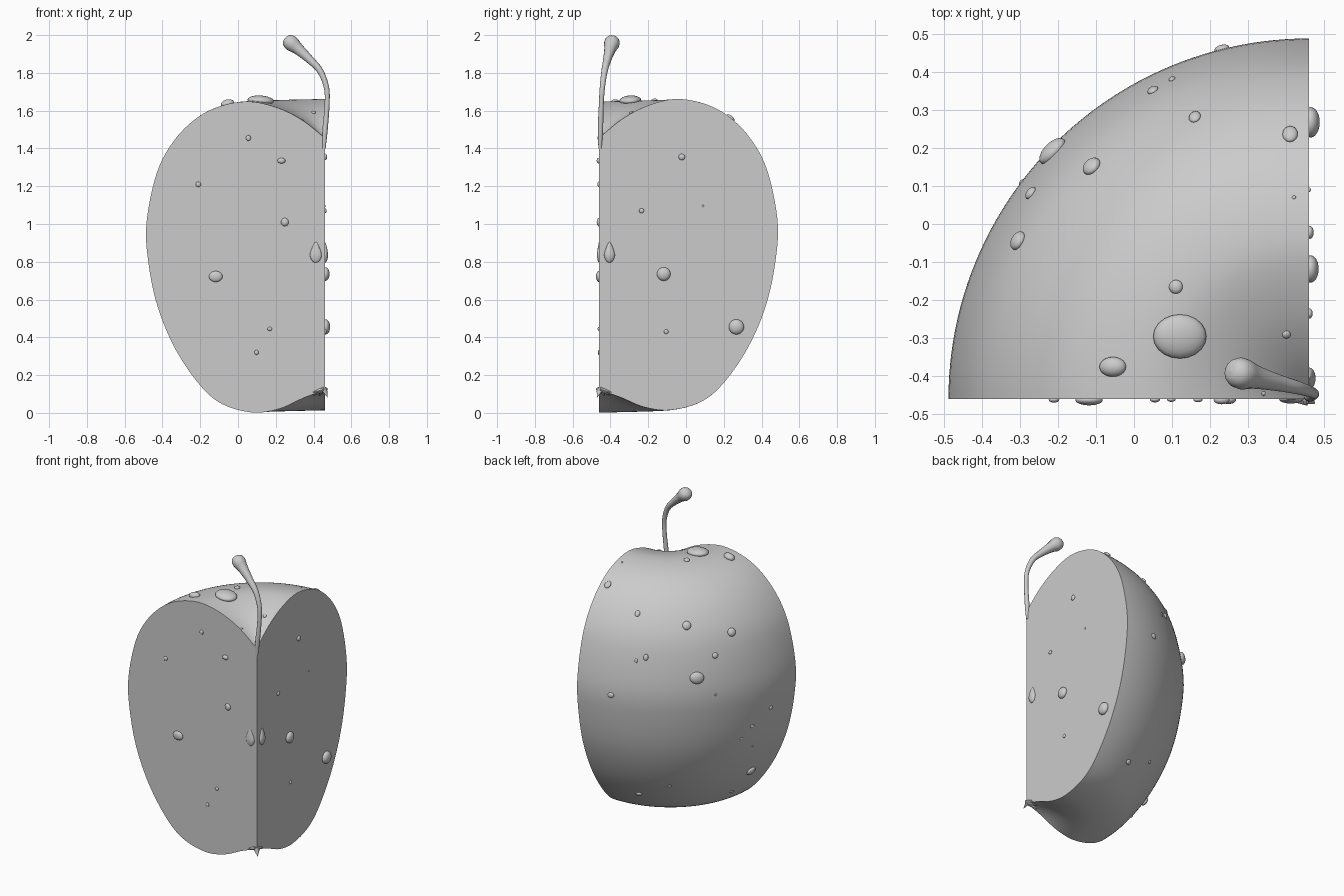
import bpy, bmesh, math
from mathutils import Vector, Matrix
from mathutils.bvhtree import BVHTree

if "Cube" in bpy.data.objects:
    bpy.data.objects.remove(bpy.data.objects["Cube"])

AX, AY = 0.46, -0.46          # core axis = corner of the quarter


def finish(bm, name, angle=40):
    bmesh.ops.recalc_face_normals(bm, faces=bm.faces)
    me = bpy.data.meshes.new(name)
    bm.to_mesh(me)
    bm.free()
    ob = bpy.data.objects.new(name, me)
    bpy.context.collection.objects.link(ob)
    bpy.ops.object.select_all(action='DESELECT')
    ob.select_set(True)
    bpy.context.view_layer.objects.active = ob
    bpy.ops.object.shade_smooth_by_angle(angle=math.radians(angle))
    return ob


def spline(pts, n):
    """Catmull-Rom through the points."""
    p = [Vector(q) for q in pts]
    p = [2 * p[0] - p[1]] + p + [2 * p[-1] - p[-2]]
    out = []
    for i in range(1, len(p) - 2):
        a, b, c, d = p[i - 1:i + 3]
        for k in range(n):
            t = k / n
            out.append(0.5 * (2 * b + (c - a) * t + (2 * a - 5 * b + 4 * c - d) * t * t
                              + (3 * b - a - 3 * c + d) * t ** 3))
    return out + [p[-2]]


# Quarter fruit: half profile (radius, z) revolved through 90 degrees,
# sitting slightly higher towards the right-hand cut
profile = spline([(0, 1.455), (0.12, 1.55), (0.25, 1.615), (0.40, 1.648), (0.55, 1.625),
                  (0.68, 1.56), (0.80, 1.44), (0.89, 1.27), (0.944, 1.01), (0.935, 0.80),
                  (0.885, 0.56), (0.79, 0.335), (0.66, 0.145), (0.54, 0.045), (0.38, 0.002),
                  (0.24, 0.022), (0.11, 0.08), (0, 0.12)], 6)
SEG = 48
bm = bmesh.new()
top = bm.verts.new((AX, AY, profile[0].y))
bottom = bm.verts.new((AX, AY, profile[-1].y))
rings = []
for s in range(SEG + 1):
    a = math.pi / 2 * (1 + s / SEG)
    lift = 0.014 * (1 - s / SEG)
    rings.append([top] + [bm.verts.new((AX + q.x * math.cos(a), AY + q.x * math.sin(a),
                                        q.y + lift * min(1, q.x / 0.4)))
                          for q in profile[1:-1]] + [bottom])
for r0, r1 in zip(rings, rings[1:]):
    for i in range(len(r0) - 1):
        bm.faces.new(list(dict.fromkeys((r0[i], r0[i + 1], r1[i + 1], r1[i]))))
bm.faces.new(rings[0])
bm.faces.new(rings[-1])
bmesh.ops.recalc_face_normals(bm, faces=bm.faces)
tree = BVHTree.FromBMesh(bm)
finish(bm, "fruit_quarter")


# Water droplets: flattened balls seated on the surface
drops = bmesh.new()


def drop(origin, direction, ra, rb, height):
    loc, n, _, _ = tree.ray_cast(Vector(origin), Vector(direction).normalized())
    if loc is None:
        return
    side = Vector((1, 0, 0)) if abs(n.x) < 0.9 else Vector((0, 1, 0))
    u = (side - n * side.dot(n)).normalized()
    v = n.cross(u)
    m = Matrix((u, v, n)).transposed().to_4x4()
    m.translation = loc + n * height * 0.15
    bmesh.ops.create_uvsphere(drops, u_segments=20, v_segments=12, radius=1,
                              matrix=m @ Matrix.Diagonal((ra, rb, height, 1)))


# on the front cut: x, z, half width, half height
for x, z, a, b in [(0.055, 1.455, .013, .015), (0.23, 1.335, .021, .015), (-0.21, 1.21, .014, .014),
                   (0.248, 1.01, .02, .022), (-0.118, 0.722, .036, .029), (0.168, 0.445, .012, .011),
                   (0.098, 0.32, .011, .013)]:
    drop((x, -2, z), (0, 1, 0), a, b, min(a * 0.55, .014))
# on the right cut: y, z, radius
for y, z, a in [(-0.022, 1.355, .017), (-0.235, 1.07, .013), (0.09, 1.095, .006),
                (-0.118, 0.735, .036), (-0.105, 0.43, .012), (0.267, 0.455, .04)]:
    drop((2, y, z), (-1, 0, 0), a, a, a * 0.6)
# on the upper skin: x, y, half sizes
for x, y, a, b in [(0.05, 0.35, .015, .02), (0.10, 0.38, .009, .015), (0.16, 0.28, .016, .02),
                   (0.41, 0.235, .02, .025), (-0.11, 0.15, .026, .027), (-0.27, 0.08, .018, .018),
                   (-0.303, -0.045, .026, .026), (0.11, -0.165, .018, .018), (0.12, -0.295, .07, .058),
                   (-0.055, -0.375, .036, .026), (0.40, -0.29, .011, .011), (0.42, 0.07, .005, .005),
                   (0.34, -0.445, .006, .006)]:
    drop((x, y, 3), (0, 0, -1), a, b, min(a * 0.6, 0.026))
# on the outer skin: angle, z, radius
for deg, z, a in [(136, 1.09, .044), (104, 0.96, .02), (143, 0.97, .008), (167, 0.787, .014),
                  (159, 0.695, .014), (154.6, 0.625, .009), (161, 0.54, .007), (165, 0.325, .032),
                  (160, 0.165, .013), (126, 0.30, .012), (111, 0.21, .02)]:
    d = Vector((math.cos(math.radians(deg)), math.sin(math.radians(deg)), 0))
    drop(Vector((AX, AY, z)) + d * 3, -d, a, a * 0.85, a * 0.5)
finish(drops, "water_droplets", 180)

# Seeds: teardrops half sunk in each cut, point up
for name, x, y, sx, sy in [("seed_front", 0.412, AY, .033, .012), ("seed_right", AX, -0.405, .018, .03)]:
    bm = bmesh.new()
    bmesh.ops.create_uvsphere(bm, u_segments=24, v_segments=16, radius=1)
    for v in bm.verts:
        taper = 1 - 0.45 * max(0, v.co.z + 0.3)
        v.co = (x + v.co.x * sx * taper, y + v.co.y * sy * taper, 0.85 + v.co.z * 0.055)
    finish(bm, name, 180)

# Stem: tapered tube with a rounded club end
cu = bpy.data.curves.new("stem", 'CURVE')
cu.dimensions = '3D'
cu.bevel_depth = 1
cu.bevel_resolution = 5
cu.use_fill_caps = True
path = spline([(0.455, -0.455, 1.40, .009), (0.461, -0.453, 1.50, .014), (0.471, -0.449, 1.62, .013),
               (0.469, -0.443, 1.72, .014), (0.435, -0.431, 1.81, .017), (0.38, -0.417, 1.87, .022),
               (0.32, -0.402, 1.925, .031), (0.288, -0.394, 1.952, .041), (0.268, -0.389, 1.970, .038),
               (0.256, -0.386, 1.982, .024), (0.252, -0.385, 1.986, .004)], 5)
sp = cu.splines.new('POLY')
sp.points.add(len(path) - 1)
for pt, q in zip(sp.points, path):
    pt.co = (q[0], q[1], q[2], 1)
    pt.radius = q[3]
stem = bpy.data.objects.new("stem", cu)
bpy.context.collection.objects.link(stem)
bpy.ops.object.select_all(action='DESELECT')
stem.select_set(True)
bpy.context.view_layer.objects.active = stem
bpy.ops.object.convert(target='MESH')
bpy.ops.object.shade_smooth_by_angle(angle=math.radians(60))

# Dried flower end: small flat spikes in the bottom hollow
bm = bmesh.new()
for deg, tilt, length in [(92, 105, .09), (115, 120, .07), (135, 112, .09), (158, 120, .07),
                          (178, 105, .09), (320, 150, .05)]:
    rot = Matrix.Rotation(math.radians(deg), 4, 'Z') @ Matrix.Rotation(math.radians(tilt), 4, 'Y')
    m = Matrix.Translation((AX - 0.005, AY + 0.005, 0.125)) @ rot @ Matrix.Diagonal((0.6, 1, 1, 1)) \
        @ Matrix.Translation((0, 0, length / 2))
    bmesh.ops.create_cone(bm, cap_ends=True, segments=10, radius1=.022, radius2=.001,
                          depth=length, matrix=m)
finish(bm, "flower_end", 50)
